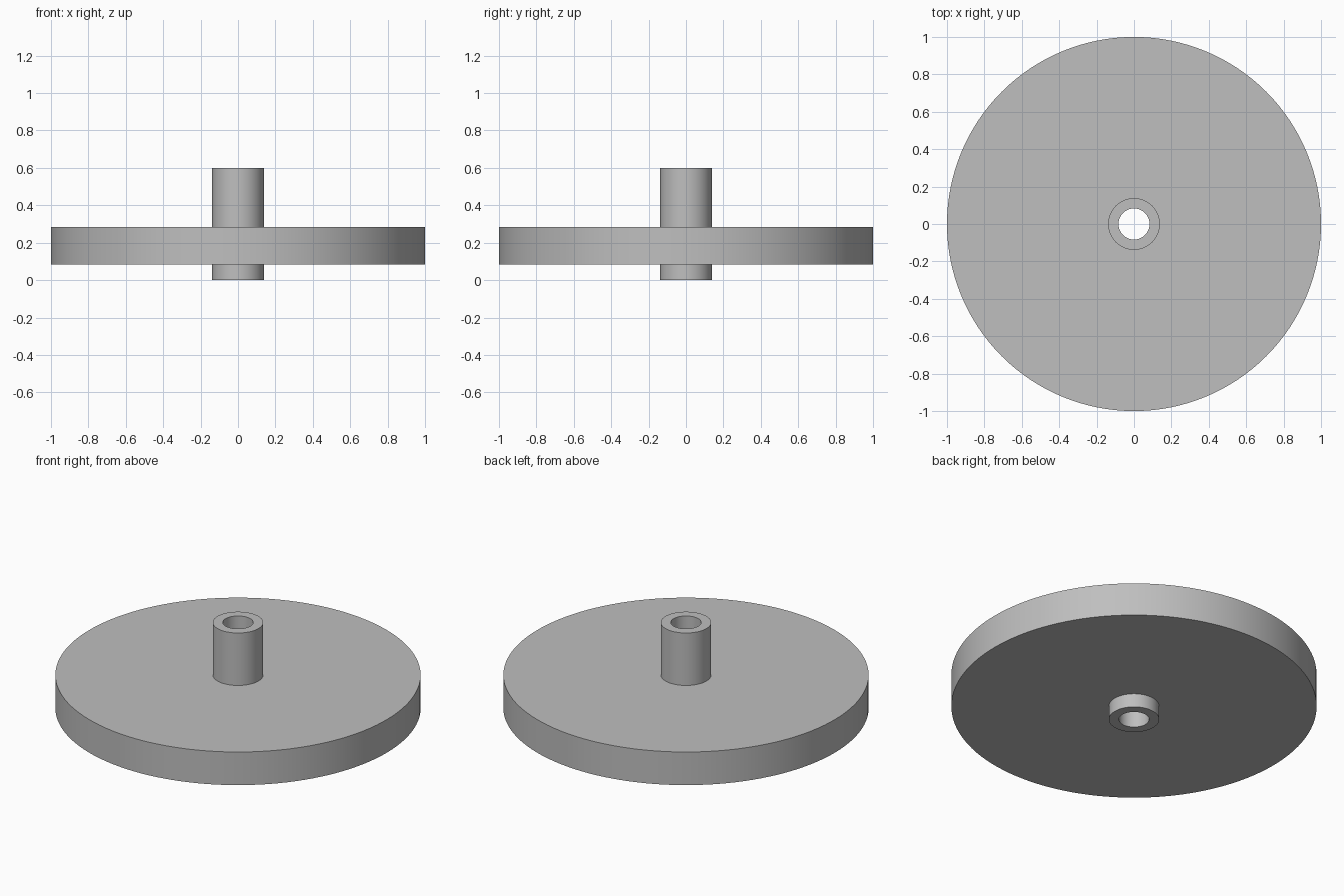
import bpy, bmesh, math

cube = bpy.data.objects.get("Cube")
if cube:
    bpy.data.objects.remove(cube, do_unlink=True)

SEGMENTS = 128
BORE_R, HUB_R, DISC_R = 0.083, 0.138, 1.0
DISC_BOTTOM, DISC_TOP, HUB_TOP = 0.083, 0.283, 0.6

# Plain grey metal
grey = bpy.data.materials.new("plain grey")
grey.use_nodes = True
colour = (0.52, 0.52, 0.52, 1)
grey.diffuse_color = colour
grey.node_tree.nodes["Principled BSDF"].inputs["Base Color"].default_value = colour


def lathe(name, profile, material):
    """Revolve a closed (radius, height) profile around z."""
    bm = bmesh.new()
    rings = []
    for i in range(SEGMENTS):
        a = 2 * math.pi * i / SEGMENTS
        rings.append([bm.verts.new((r * math.cos(a), r * math.sin(a), z)) for r, z in profile])
    n = len(profile)
    for i, ring in enumerate(rings):
        following = rings[(i + 1) % SEGMENTS]
        for j in range(n):
            k = (j + 1) % n
            bm.faces.new((ring[j], following[j], following[k], ring[k]))
    bmesh.ops.recalc_face_normals(bm, faces=bm.faces)
    mesh = bpy.data.meshes.new(name)
    bm.to_mesh(mesh)
    bm.free()
    mesh.materials.append(material)
    obj = bpy.data.objects.new(name, mesh)
    bpy.context.collection.objects.link(obj)
    bpy.ops.object.select_all(action="DESELECT")
    obj.select_set(True)
    bpy.context.view_layer.objects.active = obj
    bpy.ops.object.shade_smooth_by_angle(angle=math.radians(30))
    return obj


# Disc and bored hub turned as one solid
lathe("disc_with_hub", [
    (BORE_R, 0), (HUB_R, 0),
    (HUB_R, DISC_BOTTOM), (DISC_R, DISC_BOTTOM),
    (DISC_R, DISC_TOP), (HUB_R, DISC_TOP),
    (HUB_R, HUB_TOP), (BORE_R, HUB_TOP),
], grey)
